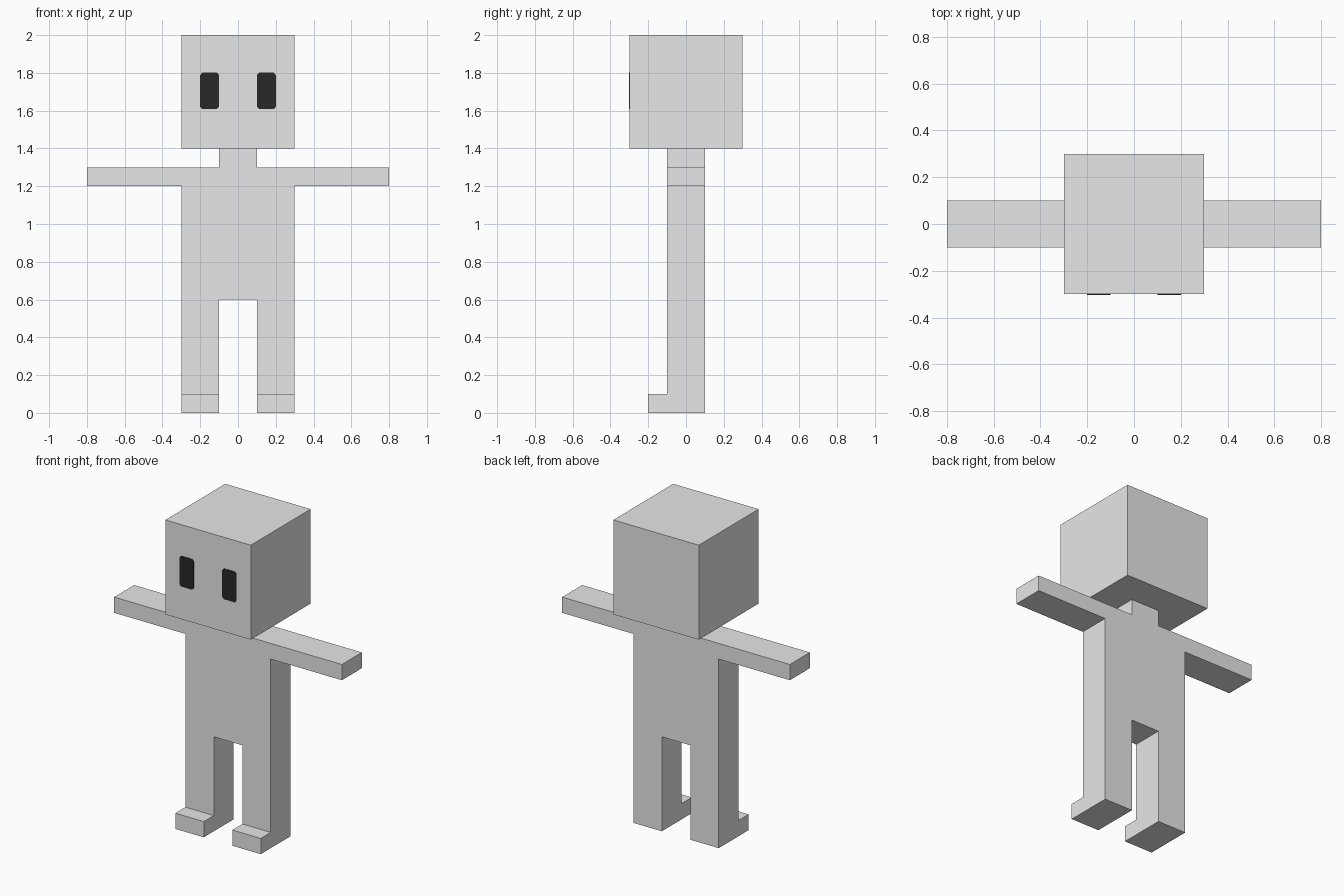
import bpy
import bmesh
from mathutils import Vector

if "Cube" in bpy.data.objects:
    bpy.data.objects.remove(bpy.data.objects["Cube"])


def material(name, value):
    mat = bpy.data.materials.new(name)
    mat.diffuse_color = (value, value, value, 1.0)
    mat.use_nodes = True
    mat.node_tree.nodes["Principled BSDF"].inputs["Base Color"].default_value = mat.diffuse_color
    return mat


GREY = material("light_grey", 0.8)
BLACK = material("soft_black", 0.02)


def extrude_profile(name, points, depth, mat):
    """Close a flat 3D outline and extrude it along the depth vector."""
    bm = bmesh.new()
    face = bm.faces.new([bm.verts.new(p) for p in points])
    result = bmesh.ops.extrude_face_region(bm, geom=[face], use_keep_orig=True)
    moved = [g for g in result["geom"] if isinstance(g, bmesh.types.BMVert)]
    bmesh.ops.translate(bm, verts=moved, vec=Vector(depth))
    bmesh.ops.recalc_face_normals(bm, faces=bm.faces)
    mesh = bpy.data.meshes.new(name)
    bm.to_mesh(mesh)
    bm.free()
    mesh.materials.append(mat)
    obj = bpy.data.objects.new(name, mesh)
    bpy.context.collection.objects.link(obj)
    return obj


# Torso, outstretched arms and neck share one mirrored front outline
half = [(0.3, 0.6), (0.3, 1.2), (0.8, 1.2), (0.8, 1.3), (0.1, 1.3), (0.1, 1.4)]
outline = half + [(-x, z) for x, z in reversed(half)]
extrude_profile("torso_arms_neck", [(x, -0.1, z) for x, z in outline], (0, 0.2, 0), GREY)

# Legs with forward-pointing feet, from an L-shaped side profile
leg = [(0.1, 0), (0.1, 0.6), (-0.1, 0.6), (-0.1, 0.1), (-0.2, 0.1), (-0.2, 0)]
for side, x in (("left", 0.1), ("right", -0.3)):
    extrude_profile(side + "_leg", [(x, y, z) for y, z in leg], (0.2, 0, 0), GREY)

# Cube head
square = [(-0.3, -0.3), (0.3, -0.3), (0.3, 0.3), (-0.3, 0.3)]
extrude_profile("head", [(x, y, 1.4) for x, y in square], (0, 0, 0.6), GREY)

# Eyes: thin upright plates with clipped corners
w, h, c = 0.05, 0.097, 0.012
corner = [(w, h - c), (w - c, h)]
top = corner + [(-x, z) for x, z in reversed(corner)]
eye = top + [(-x, -z) for x, z in top]
for side, x0 in (("left", 0.15), ("right", -0.15)):
    extrude_profile(side + "_eye", [(x0 + x, -0.303, 1.705 + z) for x, z in eye],
                    (0, 0.004, 0), BLACK)
